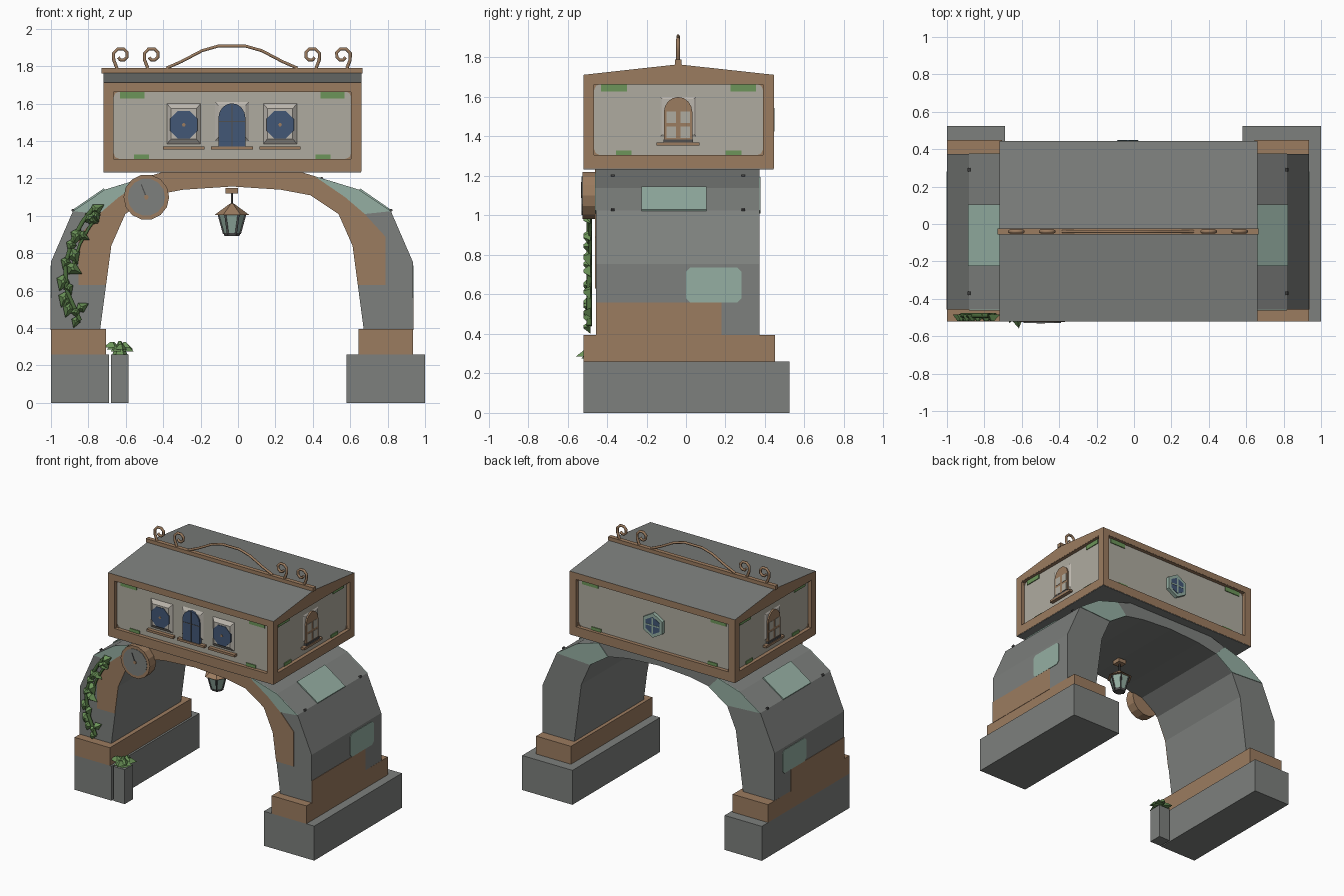
import bpy, bmesh, math, random
from math import sin, cos, pi

if "Cube" in bpy.data.objects:
    bpy.data.objects.remove(bpy.data.objects["Cube"])
random.seed(4)


def material(name, r, g, b):
    m = bpy.data.materials.new(name)
    m.use_nodes = True
    m.diffuse_color = (r, g, b, 1)
    m.node_tree.nodes["Principled BSDF"].inputs["Base Color"].default_value = (r, g, b, 1)
    return m


GREY = material("stone grey", .205, .215, .205)
BROWN = material("copper brown", .33, .2, .115)
CREAM = material("plaster cream", .43, .41, .35)
PALE = material("plaster pale", .5, .47, .42)
TEAL = material("verdigris teal", .3, .43, .365)
GREEN = material("leaf green", .15, .3, .1)
STEM = material("stem green", .07, .15, .045)
BLUE = material("glass blue", .055, .095, .18)
DARK = material("dark iron", .08, .08, .08)

PLACE = {"x": lambda a, b, d: (d, a, b),
         "y": lambda a, b, d: (a, d, b),
         "z": lambda a, b, d: (a, b, d)}


def prism(name, axis, pts, d0, d1, mat, taper=1.0, top=None):
    """Extrude a 2D outline along an axis; taper scales the far end."""
    bm = bmesh.new()
    n = len(pts)
    ca = sum(p[0] for p in pts) / n
    cb = sum(p[1] for p in pts) / n
    near = [bm.verts.new(PLACE[axis](a, b, d0)) for a, b in pts]
    far = [bm.verts.new(PLACE[axis](ca + (a - ca) * taper, cb + (b - cb) * taper, d1)) for a, b in pts]
    bm.faces.new(near)
    bm.faces.new(far[::-1])
    for i in range(n):
        j = (i + 1) % n
        bm.faces.new((near[i], far[i], far[j], near[j]))
    bmesh.ops.recalc_face_normals(bm, faces=bm.faces[:])
    me = bpy.data.meshes.new(name)
    me.materials.append(mat)
    if top:  # second colour on faces that look up or down
        me.materials.append(top)
        for f in bm.faces:
            f.material_index = int(abs(f.normal.z) > .7)
    bm.to_mesh(me)
    bm.free()
    ob = bpy.data.objects.new(name, me)
    bpy.context.collection.objects.link(ob)
    return ob


def rect(a0, a1, b0, b1):
    return [(a0, b0), (a1, b0), (a1, b1), (a0, b1)]


def box(name, x0, x1, y0, y1, z0, z1, mat, top=None):
    return prism(name, "z", rect(x0, x1, y0, y1), z0, z1, mat, top=top)


def ngon(a, b, r, n, turn=0.0):
    return [(a + r * cos(2 * pi * i / n + turn), b + r * sin(2 * pi * i / n + turn)) for i in range(n)]


def arch_outline(c, z0, w, h):
    spring = z0 + h - w * .55
    return [(c - w / 2, z0), (c + w / 2, z0)] + [
        (c + w / 2 * cos(pi * i / 8), spring + w * .55 * sin(pi * i / 8)) for i in range(9)]


def pipe(name, pts, r, mat):
    cu = bpy.data.curves.new(name, "CURVE")
    cu.dimensions = "3D"
    cu.bevel_depth = r
    cu.bevel_resolution = 1
    cu.use_fill_caps = True
    sp = cu.splines.new("POLY")
    sp.points.add(len(pts) - 1)
    for p, co in zip(sp.points, pts):
        p.co = (*co, 1)
    tmp = bpy.data.objects.new(name + "_path", cu)
    me = bpy.data.meshes.new_from_object(tmp)
    bpy.data.objects.remove(tmp)
    me.materials.clear()
    me.materials.append(mat)
    bpy.context.collection.objects.link(bpy.data.objects.new(name, me))


CX = -.0325  # centre line of the arch and house


def side(pts, s):
    return [(CX + s * a, b) for a, b in pts]


# Footings and plinths
box("left_footing", .58, 1, -.52, .525, 0, .26, GREY)
box("right_footing", -1, -.69, -.52, .525, 0, .26, GREY)
box("left_plinth", .645, .935, -.52, .45, .26, .395, BROWN)
box("right_plinth", -1, -.705, -.52, .45, .26, .395, BROWN)
box("planter_post", -.68, -.585, -.515, -.415, 0, .26, GREY)

# Arch
inner = [(.705, .39), (.645, .84), (.57, 1.01), (.42, 1.11), (.26, 1.14), (0, 1.157)]
outer = [(.967, .39), (.967, .755), (.85, 1.025), (.68, 1.14), (.36, 1.237)]
profile = side(inner, 1) + side(inner[-2::-1], -1) + side(outer, -1) + side(outer[::-1], 1)
prism("arch", "y", profile, -.457, .373, GREY)

# Weathered patches on the arch
brown_front = [(.673, .63)] + inner[1:] + [(0, 1.237), (.36, 1.237), (.44, 1.213),
                                           (.605, 1.1), (.71, 1.01), (.82, .89), (.82, .63)]
teal_front = [(.44, 1.213), (.68, 1.14), (.85, 1.025), (.71, 1.01), (.605, 1.1)]
teal_back = [(.42, 1.11), (.57, 1.01), (.85, 1.025), (.68, 1.14), (.5, 1.195)]
teal_slope = [(.855, 1.03), (.685, 1.147), (.68, 1.138), (.85, 1.02)]
for s in (1, -1):
    prism("front_copper_patch", "y", side(brown_front, s), -.461, -.455, BROWN)
    prism("front_teal_patch", "y", side(teal_front, s), -.462, -.455, TEAL)
    prism("back_teal_patch", "y", side(teal_back, s), .37, .377, TEAL)
    prism("shoulder_patch", "y", side(teal_slope, s), -.225, .105, TEAL)
    wall = CX + s * .964
    prism("wall_copper_patch", "x", rect(-.457, .18, .39, .56), wall, wall + s * .006, BROWN)
    corner = [(.02, .56), (.26, .56), (.28, .58), (.28, .715), (.26, .735), (.02, .735), (0, .715), (0, .58)]
    prism("wall_teal_patch", "x", corner, wall, wall + s * .007, TEAL)
    for y in (-.37, .29):
        for off, z in ((.85, 1.03), (.48, 1.2)):
            x = CX + s * off
            prism("rivet", "y", ngon(x, z, .009, 6), y - .009, y + .009, DARK)

# House: core, frame and roof
X0, X1, Y0, Y1 = -.72, .66, -.52, .445
W, D = .055, .028
box("house_wall", X0 + D, X1 - D, Y0 + D, Y1 - D, 1.29, 1.68, CREAM)
box("house_sill_frame", X0, X1, Y0, Y1, 1.237, 1.305, BROWN, top=None)
box("house_floor", X0 + .002, X1 - .002, Y0 + .002, Y1 - .002, 1.233, 1.24, GREY)
for x in (X0, X1 - W):
    for y in (Y0, Y1 - W):
        box("corner_post", x, x + W, y, y + W, 1.305, 1.665, BROWN)
roof = [(Y0, 1.665), (Y1, 1.665), (Y1, 1.712), (-.04, 1.765), (Y0, 1.712)]
prism("roof", "x", roof, X0, X1, BROWN, top=GREY)
box("roof_top_frame", X0 + .001, X1 - .001, Y0 + .001, Y1 - .001, 1.662, 1.67, BROWN)
box("ridge_bar", X0 - .01, X1 + .006, -.056, -.024, 1.76, 1.79, BROWN)

# Wall corners and moss on all four walls
for axis, lo, hi, faces in (("y", X0 + W, X1 - W, ((Y0 + D, -1), (Y1 - D, 1))),
                            ("x", Y0 + W, Y1 - W, ((X0 + D, -1), (X1 - D, 1)))):
    for d, out in faces:
        for a, s in ((lo, 1), (hi, -1)):
            for z, t in ((1.305, 1), (1.665, -1)):
                tri = [(a, z), (a + s * .03, z), (a + s * .009, z + t * .009), (a, z + t * .03)]
                prism("wall_corner", axis, tri, d, d + out * .004, BROWN)
            for i, j, z0, z1 in ((.035, .165, 1.628, 1.665), (.11, .19, 1.305, 1.328)):
                prism("moss", axis, rect(a + s * i, a + s * j, z0, z1), d, d + out * .006, GREEN)

# Front windows
F = Y0 + D
for x in (CX - .2575, CX + .2575):
    prism("plaster_surround", "y", rect(x - .09, x + .09, 1.385, 1.6), F, F - .02, PALE, taper=.75)
    prism("round_window", "y", ngon(x, 1.487, .08, 8, pi / 8), F, F - .024, BLUE)
    prism("window_hub", "y", ngon(x, 1.487, .01, 6), F, F - .027, BROWN)
    box("window_ledge", x - .11, x + .11, Y0, F, 1.355, 1.372, BROWN)
prism("plaster_surround", "y", rect(CX - .09, CX + .09, 1.4, 1.61), F, F - .012, PALE, taper=.8)
prism("door_window", "y", arch_outline(CX, 1.372, .145, .23), F, F - .022, BLUE)
box("door_window_bar", CX - .003, CX + .003, F - .025, F, 1.372, 1.595, DARK)
box("door_window_rail", CX - .07, CX + .07, F - .024, F, 1.503, 1.508, DARK)
box("window_ledge", CX - .113, CX + .113, Y0, F, 1.355, 1.372, BROWN)

# Side windows
for d, out in ((X0 + D, -1), (X1 - D, 1)):
    prism("side_plaster", "x", rect(-.13, .05, 1.4, 1.6), d, d + out * .006, PALE, taper=.9)
    prism("side_window", "x", arch_outline(-.04, 1.375, .145, .225), d, d + out * .016, BROWN)
    for y in (-.075, -.005):
        for z in (1.392, 1.468):
            prism("side_pane", "x", rect(y - .024, y + .024, z, z + .058), d, d + out * .018, CREAM)
    prism("side_ledge", "x", rect(-.15, .068, 1.353, 1.37), d, d + out * .027, BROWN)
    prism("side_ledge_step", "x", rect(-.115, .035, 1.37, 1.385), d, d + out * .022, DARK)

# Back window
B = Y1 - D
prism("back_window_frame", "y", ngon(CX, 1.485, .092, 6, pi / 2), B, B + .027, TEAL)
prism("back_window_glass", "y", ngon(CX, 1.485, .066, 6, pi / 2), B, B + .029, BLUE)
box("back_window_bar", CX - .005, CX + .005, B, B + .031, 1.425, 1.545, TEAL)
box("back_window_rail", CX - .055, CX + .055, B, B + .031, 1.48, 1.49, TEAL)

# Ridge ornaments
half = [(.35, 1.79), (.27, 1.825), (.16, 1.883), (.072, 1.908)]
bow = side(half, -1) + side(half[::-1], 1)
pipe("ridge_bow", [(x, -.04, z) for x, z in bow], .009, BROWN)
for s in (1, -1):
    for off in (.425, .59):
        curl = [(off + .025, 1.79)]
        for i in range(9):
            r = .048 - .0035 * i
            t = -.5 + i * pi / 4
            curl.append((off + r * cos(t), 1.857 + r * sin(t)))
        pipe("ridge_scroll", [(x, -.04, z) for x, z in side(curl, s)], .01, BROWN)

# Clock drum
prism("clock_drum", "y", ngon(-.49, 1.1, .122, 14), -.525, -.45, BROWN)
prism("clock_face", "y", ngon(-.49, 1.1, .1, 14), -.528, -.5, GREY)
prism("clock_hub", "y", ngon(-.49, 1.1, .013, 6), -.532, -.52, BROWN)
prism("clock_hand", "y", [(-.494, 1.1), (-.486, 1.1), (-.515, 1.17), (-.52, 1.167)], -.531, -.52, DARK)

# Hanging lantern
LY = -.2
box("lantern_bracket", CX - .033, CX + .033, LY - .033, LY + .033, 1.12, 1.15, BROWN)
pipe("lantern_rod", [(CX, LY, 1.04), (CX, LY, 1.13)], .006, DARK)
prism("lantern_roof", "z", ngon(CX, LY, .093, 6), 1.005, 1.065, BROWN, taper=.12)
prism("lantern_glass", "z", ngon(CX, LY, .043, 6), .905, 1.005, TEAL, taper=1.65)
prism("lantern_base", "z", ngon(CX, LY, .04, 6), .892, .908, DARK, taper=1.15)
for (x0, y0), (x1, y1) in zip(ngon(CX, LY, .043, 6), ngon(CX, LY, .071, 6)):
    pipe("lantern_rib", [(x0, y0, .903), (x1, y1, 1.006)], .006, DARK)


def leaf(axis, a, b, turn, size, d0, d1):
    kite = [(0, 0), (.4, .36), (1, 0), (.4, -.36)]
    pts = [(a + size * (u * cos(turn) - v * sin(turn)), b + size * (u * sin(turn) + v * cos(turn))) for u, v in kite]
    prism("leaf", axis, pts, d0, d1, GREEN, taper=.25)


# Climbing ivy
vine = [(-.775, 1.04), (-.83, .97), (-.88, .88), (-.925, .74), (-.915, .6), (-.88, .52), (-.845, .44)]
pipe("ivy_stem", [(x, -.49, z) for x, z in vine], .013, STEM)
pipe("ivy_stem", [(x + .035, -.485, z - .03) for x, z in vine[:4]], .009, STEM)
for (x, z), (x2, z2) in zip(vine, vine[1:]):
    for k in range(3):
        t = k / 3
        turn = random.choice((-.5, -1.2, -1.9, .5))
        leaf("y", x + (x2 - x) * t, z + (z2 - z) * t, turn, random.uniform(.07, .11), -.483, -.518)

# Plant on the post
for i in range(9):
    turn = i * 2 * pi / 9
    leaf("z", -.632, -.465, turn, .095 if i % 2 else .075, .275 + .01 * (i % 3), .305 + .01 * (i % 3))
prism("plant_heart", "z", ngon(-.632, -.465, .04, 6), .26, .33, GREEN, taper=.2)
